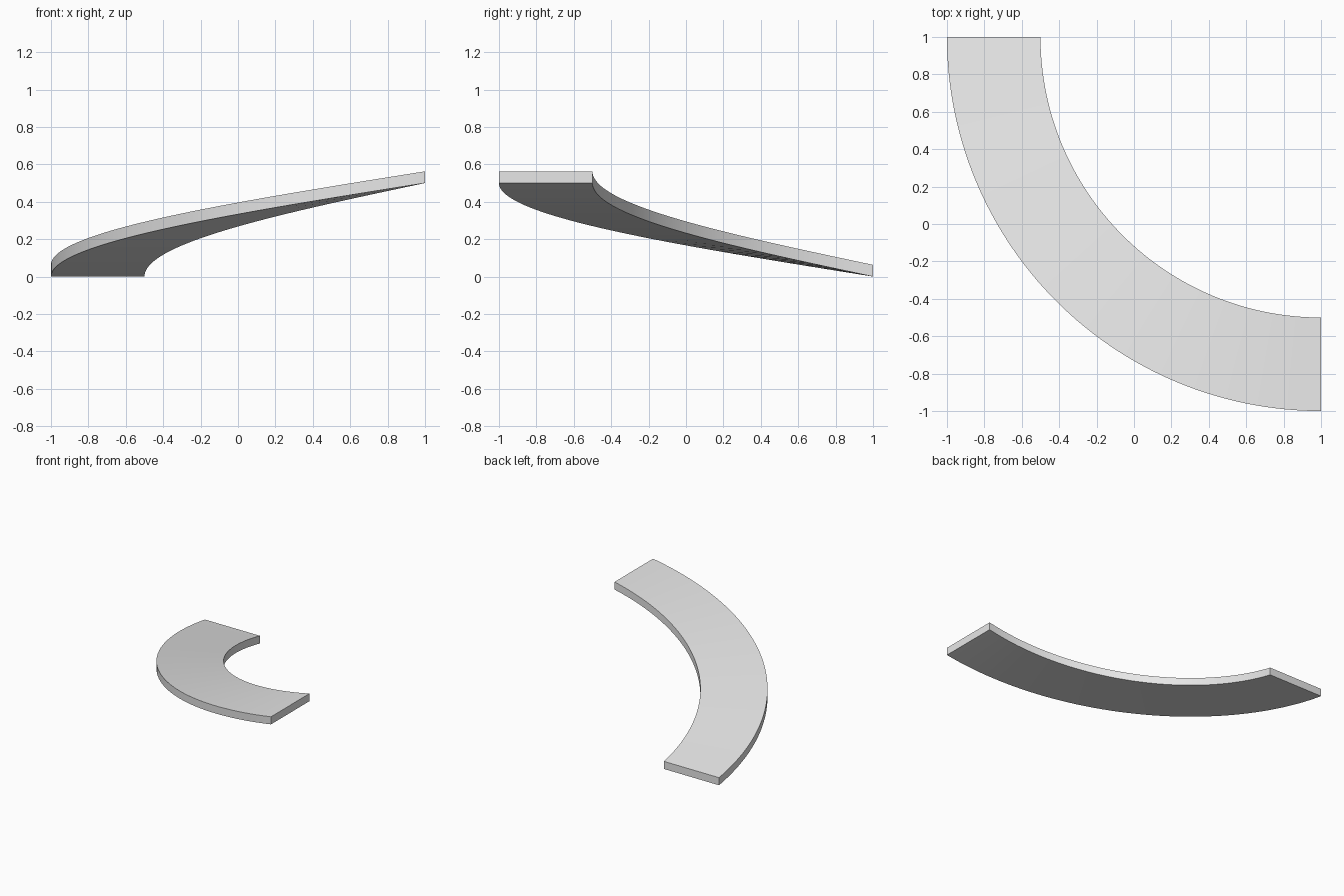
import bpy
import bmesh
from math import sin, cos, pi, radians

cube = bpy.data.objects.get("Cube")
if cube:
    bpy.data.objects.remove(cube, do_unlink=True)

INNER, OUTER = 1.5, 2.0      # radii about the turning centre
CENTRE = (1.0, 1.0)
RISE, THICK = 0.5, 0.0625
STEPS = 64

# Plain grey material
grey = bpy.data.materials.new("light_grey")
grey.use_nodes = True
colour = (0.8, 0.8, 0.8, 1)
grey.diffuse_color = colour
grey.node_tree.nodes["Principled BSDF"].inputs["Base Color"].default_value = colour

# Quarter-turn ramp: a rectangular section swept along a rising arc
bm = bmesh.new()
section = [(INNER, 0), (OUTER, 0), (OUTER, THICK), (INNER, THICK)]
rings = []
for i in range(STEPS + 1):
    t = i / STEPS
    a = pi + t * pi / 2
    rings.append([bm.verts.new((CENTRE[0] + r * cos(a), CENTRE[1] + r * sin(a), t * RISE + h))
                  for r, h in section])
for a, b in zip(rings, rings[1:]):
    for k in range(4):
        n = (k + 1) % 4
        bm.faces.new((a[k], a[n], b[n], b[k]))

# End caps
bm.faces.new(rings[0])
bm.faces.new(rings[-1])
bmesh.ops.recalc_face_normals(bm, faces=bm.faces[:])

mesh = bpy.data.meshes.new("curved_ramp")
bm.to_mesh(mesh)
bm.free()
mesh.materials.append(grey)
ramp = bpy.data.objects.new("curved_ramp", mesh)
bpy.context.collection.objects.link(ramp)

# Smooth along the curve, sharp at the edges
bpy.ops.object.select_all(action="DESELECT")
ramp.select_set(True)
bpy.context.view_layer.objects.active = ramp
bpy.ops.object.shade_smooth_by_angle(angle=radians(30))
